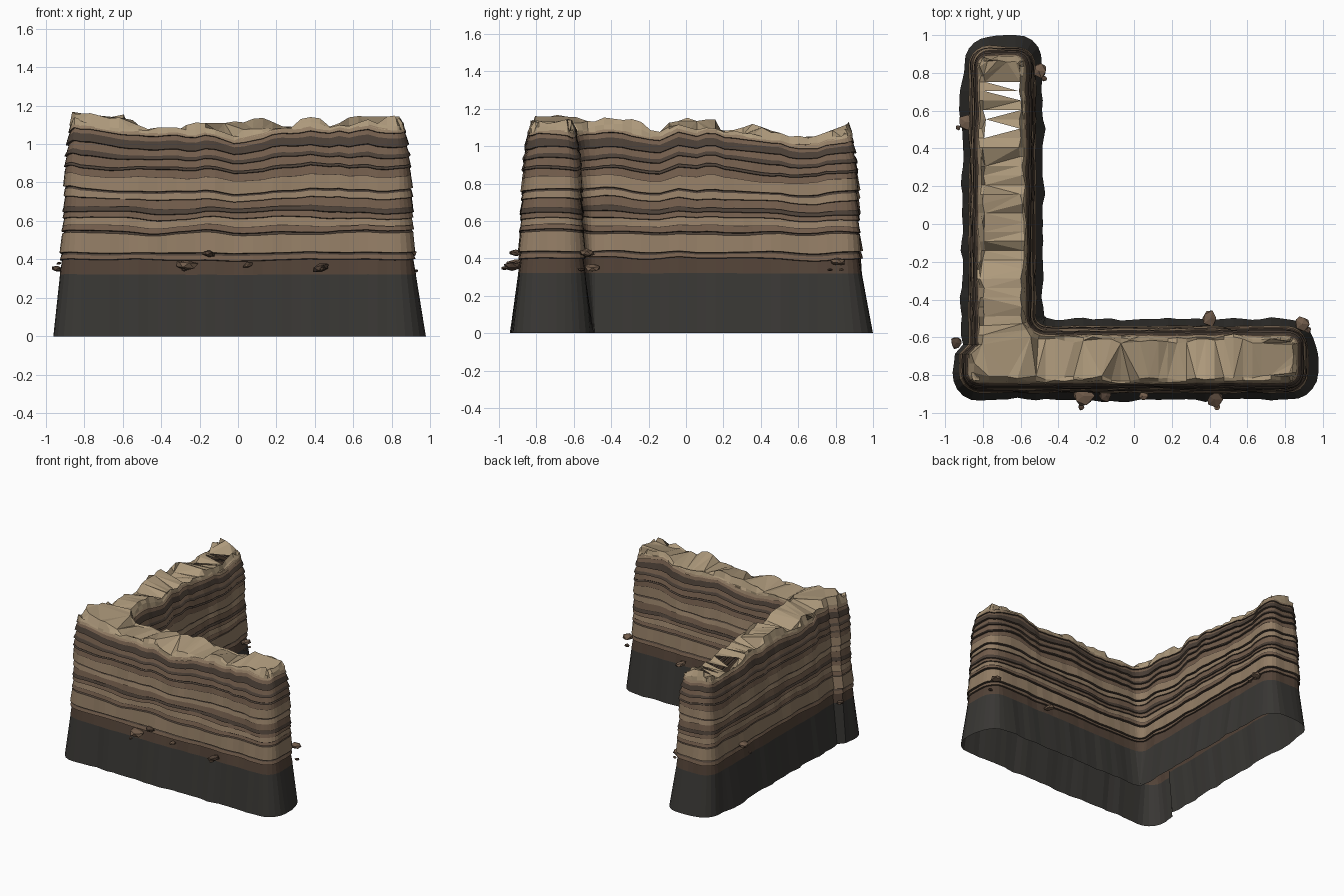
import bpy, bmesh, random
from math import exp, sin, cos, pi, ceil
from mathutils import Vector, Matrix, noise

if "Cube" in bpy.data.objects:
    bpy.data.objects.remove(bpy.data.objects["Cube"])

random.seed(4)


def material(name, rgb):
    m = bpy.data.materials.new(name)
    m.diffuse_color = (*rgb, 1)
    m.use_nodes = True
    m.node_tree.nodes["Principled BSDF"].inputs["Base Color"].default_value = m.diffuse_color
    return m


GREY = material("dark_rock", (0.04, 0.038, 0.034))
EARTH = material("dark_earth", (0.085, 0.055, 0.038))
DARK = material("dark_layer", (0.07, 0.05, 0.037))
BROWN = material("brown_layer", (0.17, 0.11, 0.072))
TAN = material("tan_layer", (0.29, 0.205, 0.13))
LIGHT = material("light_cap", (0.42, 0.32, 0.20))


def rounded_outline():
    """Rounded L at half width 0.15: list of (point, outward normal)."""
    w, cx, cy, ex, ey = 0.15, -0.697, -0.717, 0.755, 0.782
    pts = [(cx - w, cy - w), (ex + w, cy - w), (ex + w, cy + w),
           (cx + w, cy + w), (cx + w, ey + w), (cx - w, ey + w)]
    pts = [Vector(p) for p in pts]
    arcs = []
    for i, p in enumerate(pts):
        a = (p - pts[i - 1]).normalized()
        b = (pts[(i + 1) % 6] - p).normalized()
        n0, n1 = Vector((a.y, -a.x)), Vector((b.y, -b.x))
        sign = 1 if a.cross(b) > 0 else -1
        r = 0.08
        c = p - (n0 + n1) * r * sign
        arc = []
        for k in range(6):
            t = k / 5 * pi / 2
            n = n0 * cos(t) + n1 * sin(t)
            arc.append((c + n * r * sign, n))
        arcs.append(arc)
    out = []
    for i, arc in enumerate(arcs):
        out += arc
        p, n = arc[-1]
        q = arcs[(i + 1) % 6][0][0]
        count = ceil((q - p).length / 0.05)
        out += [(p.lerp(q, k / count), n) for k in range(1, count)]
    return out


OUTLINE = rounded_outline()
N = len(OUTLINE)


def bump(v, centre, width):
    return exp(-((v - centre) / width) ** 2)


def half_width(z):
    table = [(0, 0.215), (0.32, 0.174), (0.9, 0.146), (1.03, 0.127), (1.2, 0.10)]
    for (z0, w0), (z1, w1) in zip(table, table[1:]):
        if z <= z1:
            return w0 + (w1 - w0) * (z - z0) / (z1 - z0)
    return 0.10


def wave(x, y):
    """Height change of the crest along the wall."""
    h = 0.035 * noise.noise(Vector((x * 4, y * 4, 2.3))) + 0.025 * noise.noise(Vector((x * 11, y * 11, 7)))
    if y < -0.45:
        h += 0.04 * bump(x, 0.68, 0.2) + 0.03 * bump(x, -0.82, 0.13) - 0.012 * bump(x, -0.3, 0.3)
    else:
        h += 0.015 * bump(y, 0, 0.15) - 0.015 * bump(y, -0.2, 0.1)
        h -= (0.055 if x > -0.7 else 0.015) * bump(y, 0.65, 0.22)
    return h


def ring(bm, z, extra=0.0, rough=0.006, jag=0.0):
    """One loop of the wall at height z, pushed out by extra."""
    verts = []
    for i, (p, n) in enumerate(OUTLINE):
        off = half_width(z) - 0.15 + extra
        off += rough * 1.6 * noise.noise(Vector((p.x * 9, p.y * 9, z * 5)))
        q = p + n * off
        # heavier outer corner with a notch beside it
        if p.x < -0.7 and p.y < -0.64:
            q.x -= 0.05
        # arm ends lean in above the foundation
        lean = 0.018 * min(z / 0.32, 1)
        if p.y > 0.8:
            q.y -= lean
        if p.x > 0.8:
            q.x -= lean * 0.6
        h = z + wave(p.x, p.y) * (z / 1.08) ** 2.5
        if 0.35 < z < 1.06:
            h += 0.02 * noise.noise(Vector((p.x * 3.5, p.y * 3.5, z * 7)))
        if jag:
            h += jag * (noise.cell(Vector((i // 3, z * 40, 3.5))) - 0.5) + random.uniform(-jag, jag) * 0.3
            q += n * random.uniform(-0.008, 0.008)
        verts.append(bm.verts.new((q.x, q.y, h)))
    return verts


def skin(bm, a, b, mat=0):
    for i in range(N):
        j = (i + 1) % N
        f = bm.faces.new((a[i], a[j], b[j], b[i]))
        f.material_index = mat


def finish(bm, name, mats):
    me = bpy.data.meshes.new(name)
    bm.to_mesh(me)
    bm.free()
    for m in mats:
        me.materials.append(m)
    ob = bpy.data.objects.new(name, me)
    bpy.context.collection.objects.link(ob)
    return ob


# Dark foundation, open underneath
bm = bmesh.new()
low, high = ring(bm, 0, 0, 0.014), ring(bm, 0.325, 0, 0.006)
skin(bm, low, high)
finish(bm, "foundation", [GREY])

# Strata: (bottom, material, bulge); thin dark layers are recessed
LAYERS = [(0.32, 0, -0.002), (0.40, 2, 0.003), (0.425, 1, -0.004), (0.435, 3, 0.006),
          (0.535, 1, -0.004), (0.545, 2, 0.005), (0.575, 3, 0.0), (0.615, 2, 0.003),
          (0.645, 1, 0.006), (0.67, 2, 0.001), (0.715, 3, 0.003), (0.75, 1, -0.004),
          (0.76, 3, 0.006), (0.83, 2, 0.001), (0.87, 1, 0.005), (0.885, 2, 0.0),
          (0.925, 1, 0.006), (0.945, 2, -0.003), (0.98, 1, 0.006), (1.02, 2, 0.0),
          (1.045, 3, 0.003), (1.07, 0, 0)]
bm = bmesh.new()
last = None
for (z0, mat, out), (z1, _, _) in zip(LAYERS, LAYERS[1:]):
    a = ring(bm, z0 + 0.001, out + 0.003)
    b = ring(bm, z1 - 0.002, out - 0.003)
    if last:
        skin(bm, last, a, 1)
    skin(bm, a, b, mat)
    last = b
finish(bm, "strata", [EARTH, DARK, BROWN, TAN])

# Jagged pale cap with a gap near the far end
bm = bmesh.new()
r0 = ring(bm, 1.06, 0.002)
r1 = ring(bm, 1.09, 0.0, 0.01, 0.015)
r2 = ring(bm, 1.115, -0.012, 0.015, 0.04)
for a, b in ((r0, r1), (r1, r2)):
    skin(bm, a, b)
rim = [bm.edges.get((r2[i], r2[(i + 1) % N])) for i in range(N)]
res = bmesh.ops.triangle_fill(bm, use_beauty=True, edges=rim, normal=(0, 0, 1))
gap = []
for f in (g for g in res["geom"] if isinstance(g, bmesh.types.BMFace)):
    f.normal_update()
    if f.normal.z < 0:
        f.normal_flip()
    c = f.calc_center_median()
    if 0.45 < c.y < 0.77 and abs(c.x + 0.76 - (c.y - 0.45) * 0.38) < 0.03:
        gap.append(f)
bmesh.ops.delete(bm, geom=gap, context='FACES_ONLY')
finish(bm, "cap", [LIGHT])

# Loose rocks lodged around the foot of the strata: x, y, z, radius
ROCKS = [(-0.27, -0.91, 0.37, 0.06), (-0.15, -0.91, 0.43, 0.036), (0.05, -0.91, 0.37, 0.028),
         (0.43, -0.93, 0.355, 0.045), (0.44, -0.97, 0.35, 0.018), (-0.28, -0.97, 0.345, 0.018),
         (0.89, -0.53, 0.43, 0.045), (0.92, -0.56, 0.34, 0.02), (0.40, -0.50, 0.35, 0.045),
         (-0.94, -0.63, 0.35, 0.035), (-0.89, 0.54, 0.44, 0.045), (-0.93, 0.51, 0.38, 0.015),
         (-0.50, 0.81, 0.38, 0.042), (-0.475, 0.77, 0.34, 0.015), (-0.48, 0.83, 0.34, 0.015)]
for k, (x, y, z, r) in enumerate(ROCKS):
    bm = bmesh.new()
    bmesh.ops.create_icosphere(bm, subdivisions=1, radius=r)
    for v in bm.verts:
        v.co *= random.uniform(0.8, 1.15)
        v.co.z *= 0.5
    bmesh.ops.rotate(bm, verts=bm.verts, matrix=Matrix.Rotation(random.uniform(-0.25, 0.25), 3, 'Y'))
    bmesh.ops.translate(bm, verts=bm.verts, vec=(x, y, z))
    finish(bm, f"loose_rock_{k + 1}", [EARTH if k % 2 else BROWN])
